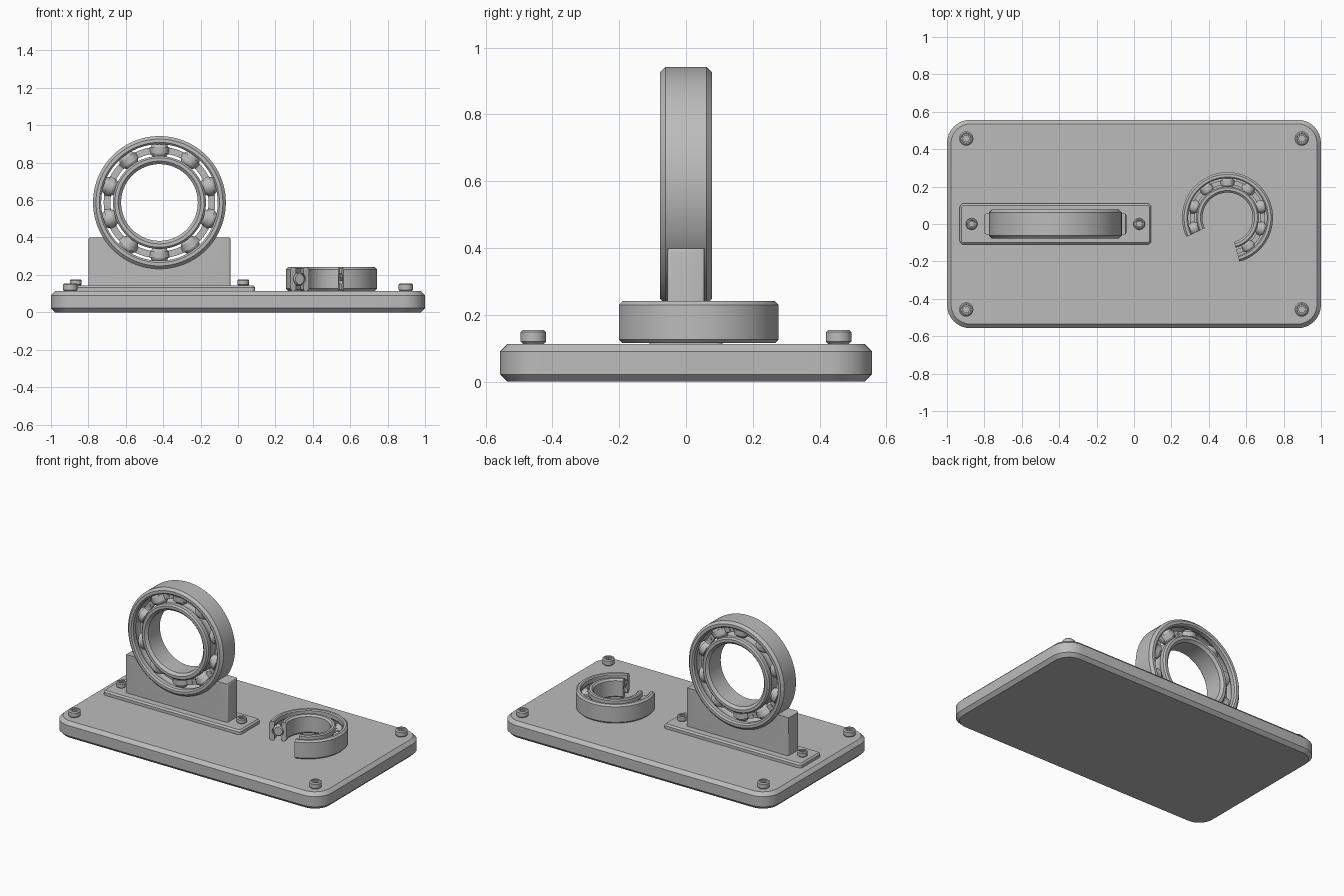
import bpy, bmesh, math
from mathutils import Vector, Matrix

if "Cube" in bpy.data.objects:
    bpy.data.objects.remove(bpy.data.objects["Cube"])

steel = bpy.data.materials.new("plain grey")
steel.diffuse_color = (0.5, 0.5, 0.5, 1)
steel.use_nodes = True
steel.node_tree.nodes["Principled BSDF"].inputs["Base Color"].default_value = steel.diffuse_color


def finish(name, bm, mat=None, angle=30):
    """Turn a bmesh into a named, smooth-by-angle object."""
    bmesh.ops.recalc_face_normals(bm, faces=bm.faces[:])
    if mat is not None:
        bm.transform(mat)
    me = bpy.data.meshes.new(name)
    bm.to_mesh(me)
    bm.free()
    me.materials.append(steel)
    ob = bpy.data.objects.new(name, me)
    bpy.context.collection.objects.link(ob)
    bpy.ops.object.select_all(action='DESELECT')
    ob.select_set(True)
    bpy.context.view_layer.objects.active = ob
    bpy.ops.object.shade_smooth_by_angle(angle=math.radians(angle))
    return ob


def sweep(name, section, a0, a1, segs, mat, closed=True):
    """Revolve section(angle) -> [(r, z)...] about z; cap the ends if partial."""
    bm = bmesh.new()
    full = a1 - a0 > 359.9
    rows = []
    for i in range(segs if full else segs + 1):
        a = math.radians(a0 + (a1 - a0) * i / segs)
        rows.append([bm.verts.new((r * math.cos(a), r * math.sin(a), z)) for r, z in section(a)])
    n = len(rows[0])
    for i in range(segs):
        p, q = rows[i], rows[(i + 1) % len(rows)]
        for j in range(n if closed else n - 1):
            k = (j + 1) % n
            bm.faces.new((p[j], p[k], q[k], q[j]))
    if not closed:
        for j in (0, -1):
            bm.faces.new([row[j] for row in rows])
    elif not full:
        bm.faces.new(rows[0])
        bm.faces.new(rows[-1])
    return finish(name, bm, mat)


def rounded_slab(name, hx, hy, rad, z0, z1, cham, cx=0, bottom=True):
    """Rounded rectangle slab with chamfered rims."""
    bm = bmesh.new()
    levels = [(cham if bottom else 0, z0)]
    if bottom:
        levels.append((0, z0 + cham))
    levels += [(0, z1 - cham), (cham, z1)]
    rows = []
    for inset, z in levels:
        row = []
        for q, (sx, sy) in enumerate(((1, 1), (-1, 1), (-1, -1), (1, -1))):
            for i in range(9):
                a = math.radians(90 * q + 90 * i / 8)
                row.append(bm.verts.new((cx + sx * (hx - rad) + (rad - inset) * math.cos(a),
                                         sy * (hy - rad) + (rad - inset) * math.sin(a), z)))
        rows.append(row)
    n = len(rows[0])
    for p, q in zip(rows, rows[1:]):
        for j in range(n):
            bm.faces.new((p[j], p[(j + 1) % n], q[(j + 1) % n], q[j]))
    bm.faces.new(rows[0])
    bm.faces.new(rows[-1])
    return finish(name, bm)


def bolt(name, x, y, z, r, h):
    """Socket head with a six-sided recess."""
    def section(a):
        hexr = 0.42 * r / math.cos(a % (math.pi / 3) - math.pi / 6)
        c = 0.18 * r
        return [(r - c, 0), (r, c), (r, h - c), (r - c, h), (0.68 * r, h),
                (0.64 * r, h - 0.1 * r), (hexr, h - 0.1 * r), (hexr, 0.4 * h)]
    sweep(name, section, 0, 360, 36, Matrix.Translation((x, y, z)), closed=False)


def bearing(name, R, bore, half, ball, mat, a0=0, a1=360):
    pitch = (R + bore) / 2
    gap = 0.63 * ball            # ring shoulder distance from the pitch circle
    c = 0.045 * R
    groove = ball * 1.02
    gmax = math.acos(gap / groove)
    segs = round(96 * (a1 - a0) / 360)
    arc = [gmax * (i / 5 - 1) for i in range(11)]

    # outer and inner rings with ball grooves
    for part, s, edge in (("outer_ring", 1, R), ("inner_ring", -1, bore)):
        prof = [(edge, -half + c), (edge, half - c), (edge - s * c, half),
                (pitch + s * (gap + 0.6 * c), half), (pitch + s * gap, half - 0.6 * c)]
        prof += [(pitch + s * groove * math.cos(t), -groove * math.sin(t)) for t in arc]
        prof += [(pitch + s * gap, -half + 0.6 * c),
                 (pitch + s * (gap + 0.6 * c), -half), (edge - s * c, -half)]
        sweep(name + "_" + part, lambda a: prof, a0, a1, segs, mat)

    # ribbon cage that bulges over each ball
    step = math.radians(36)
    w = 0.36 * ball

    def cage(a):
        d = (a - math.pi / 2 + step / 2) % step - step / 2
        h = max(0.3 * ball, math.sqrt(max(0, (1.05 * ball) ** 2 - (pitch * d) ** 2)))
        return [(pitch - w, -h), (pitch + w, -h), (pitch + w, h), (pitch - w, h)]
    sweep(name + "_cage", cage, a0, a1, segs * 4, mat)

    # balls, trimmed where they meet the open section, and cage rivets
    balls, rivets = bmesh.new(), bmesh.new()
    margin = math.degrees(ball / pitch)
    for k in range(10):
        deg = (90 + 36 * k + 90) % 360 - 90
        if a1 - a0 > 359 or a0 < deg < a1:
            a = math.radians(deg)
            vs = bmesh.ops.create_uvsphere(
                balls, u_segments=24, v_segments=14, radius=ball,
                matrix=Matrix.Translation((pitch * math.cos(a), pitch * math.sin(a), 0)))["verts"]
            if a1 - a0 < 359 and deg + margin > a1:
                e = math.radians(a1)
                geom = vs + list({x for v in vs for x in list(v.link_edges) + list(v.link_faces)})
                cut = bmesh.ops.bisect_plane(balls, geom=geom, plane_co=(0, 0, 0),
                                             plane_no=(-math.sin(e), math.cos(e), 0), clear_outer=True)
                rim = [g for g in cut["geom_cut"] if isinstance(g, bmesh.types.BMEdge)]
                bmesh.ops.edgenet_fill(balls, edges=rim)
        deg = (90 + 36 * k + 18 + 90) % 360 - 90
        if a1 - a0 > 359 or a0 + 3 < deg < a1 - 3:
            a = math.radians(deg)
            bmesh.ops.create_cone(
                rivets, cap_ends=True, segments=16, radius1=0.17 * ball, radius2=0.17 * ball,
                depth=0.85 * ball,
                matrix=Matrix.Translation((pitch * math.cos(a), pitch * math.sin(a), 0)))
    finish(name + "_balls", balls, mat)
    finish(name + "_rivets", rivets, mat)


# base plate and its corner bolts
rounded_slab("base_plate", 1.0, 0.557, 0.125, 0, 0.113, 0.022)
for sx in (-1, 1):
    for sy in (-1, 1):
        bolt("corner_bolt", 0.897 * sx, 0.457 * sy, 0.113, 0.038, 0.042)

# bracket foot with two bolts
CX, CZ, R = -0.42, 0.587, 0.355
rounded_slab("bracket_foot", 0.512, 0.11, 0.022, 0.113, 0.142, 0.01, CX, bottom=False)
for s in (-1, 1):
    bolt("bracket_bolt", CX + 0.448 * s, 0, 0.142, 0.031, 0.034)

# cradle: block with a round seat for the upright bearing
HX, TOP = 0.38, 0.4
end = math.acos((CZ - TOP) / R)
outline = [(-HX, 0.14), (HX, 0.14), (HX, TOP)]
for i in range(33):
    t = end * (1 - i / 16)
    outline.append((R * math.sin(t), CZ - R * math.cos(t)))
outline.append((-HX, TOP))
bm = bmesh.new()
face = bm.faces.new([bm.verts.new((CX + x, -0.056, z)) for x, z in outline])
ext = bmesh.ops.extrude_face_region(bm, geom=[face])["geom"]
bmesh.ops.translate(bm, vec=(0, 0.112, 0), verts=[g for g in ext if isinstance(g, bmesh.types.BMVert)])


def at_outside(v):
    return abs(abs(v.co.x - CX) - HX) < 1e-4 or abs(v.co.z - TOP) < 1e-4


rims = [e for e in bm.edges if all(at_outside(v) for v in e.verts)
        and max(v.co.z for v in e.verts) > 0.2
        and all(abs(v.co.x - CX) > HX - 0.001 for v in e.verts)]
bmesh.ops.bevel(bm, geom=rims, offset=0.012, segments=3, profile=0.5, affect='EDGES')
finish("cradle", bm)

# upright full bearing and flat cutaway bearing
bearing("upright_bearing", R, 0.205, 0.078, 0.05,
        Matrix.Translation((CX, 0, CZ)) @ Matrix.Rotation(math.pi / 2, 4, 'X'))
bearing("cutaway_bearing", 0.243, 0.134, 0.063, 0.035,
        Matrix.Translation((0.5, 0.034, 0.178)), -75, 205)
